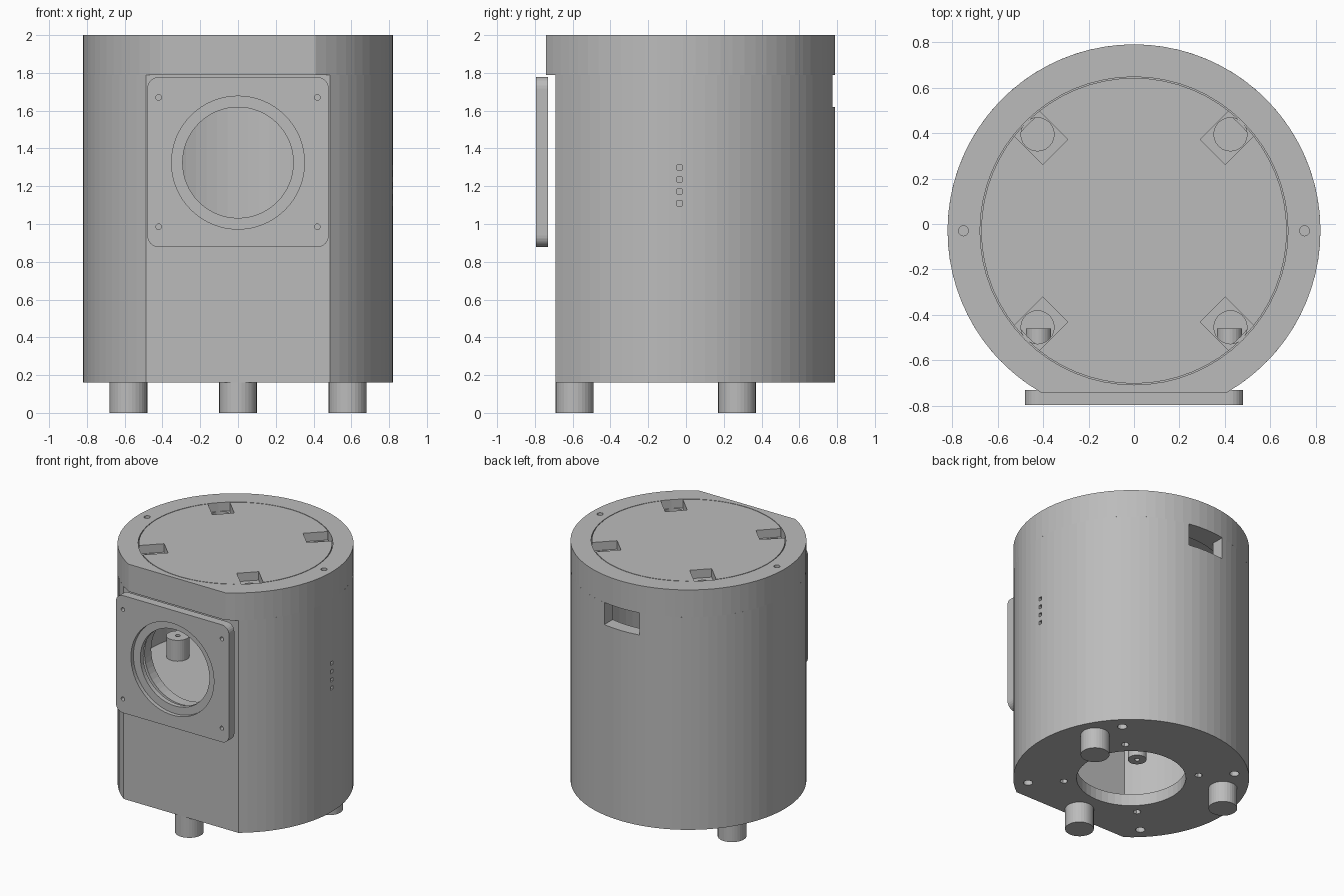
import bpy, bmesh, math
from mathutils import Matrix, Vector

cube = bpy.data.objects.get("Cube")
if cube:
    bpy.data.objects.remove(cube, do_unlink=True)

grey = bpy.data.materials.new("plain grey")
grey.use_nodes = True
colour = (0.5, 0.5, 0.5, 1)
grey.diffuse_color = colour
grey.node_tree.nodes["Principled BSDF"].inputs["Base Color"].default_value = colour

CY = -0.03      # shared axis of the round housing


def prism(name, points, z0, z1, matrix=Matrix()):
    """Extrude a flat outline from z0 to z1."""
    bm = bmesh.new()
    face = bm.faces.new([bm.verts.new((x, y, z0)) for x, y in points])
    top = bmesh.ops.extrude_face_region(bm, geom=[face])["geom"]
    bmesh.ops.translate(bm, vec=(0, 0, z1 - z0),
                        verts=[v for v in top if isinstance(v, bmesh.types.BMVert)])
    bmesh.ops.recalc_face_normals(bm, faces=bm.faces)
    bm.transform(matrix)
    mesh = bpy.data.meshes.new(name)
    bm.to_mesh(mesh)
    bm.free()
    mesh.materials.append(grey)
    obj = bpy.data.objects.new(name, mesh)
    bpy.context.collection.objects.link(obj)
    return obj


def circle(x, y, r, n=64):
    return [(x + r * math.cos(2 * math.pi * i / n), y + r * math.sin(2 * math.pi * i / n))
            for i in range(n)]


def flat_circle(r, flat_y, n=64):
    """Circle with its front cut off straight at flat_y."""
    start = math.asin((flat_y - CY) / r)
    sweep = math.pi - 2 * start
    return [(r * math.cos(start + sweep * i / n), CY + r * math.sin(start + sweep * i / n))
            for i in range(n + 1)]


def rounded(w, h, r, n=6):
    """Rounded rectangle centred on the origin."""
    pts = []
    for k, (sx, sy) in enumerate([(1, 1), (-1, 1), (-1, -1), (1, -1)]):
        for i in range(n + 1):
            a = math.pi / 2 * (k + i / n)
            pts.append((sx * (w - r) + r * math.cos(a), sy * (h - r) + r * math.sin(a)))
    return pts


def rod(name, x, y, r, z0, z1, n=32):
    return prism(name, circle(x, y, r, n), z0, z1)


def front_matrix(z):
    """Turns a prism so that its height runs towards the front."""
    return Matrix.Translation((0, 0, z)) @ Matrix.Rotation(math.pi / 2, 4, 'X')


def front_rod(name, x, z, r, y0, y1, n=32):
    return prism(name, circle(x, 0, r, n), -y1, -y0, front_matrix(z))


def box(name, centre, size, turn=0):
    w, d, h = (s / 2 for s in size)
    m = Matrix.Translation(Vector(centre)) @ Matrix.Rotation(turn, 4, 'Z')
    return prism(name, [(-w, -d), (w, -d), (w, d), (-w, d)], -h, h, m)


def cut(obj, cutters):
    """Subtract each cutter from the object, then remove the cutters."""
    for c in cutters:
        c.hide_render = True
        mod = obj.modifiers.new("cut", 'BOOLEAN')
        mod.operation, mod.solver, mod.object = 'DIFFERENCE', 'EXACT', c
    bpy.context.view_layer.update()
    graph = bpy.context.evaluated_depsgraph_get()
    mesh = bpy.data.meshes.new_from_object(obj.evaluated_get(graph))
    obj.modifiers.clear()
    obj.data = mesh
    for c in cutters:
        bpy.data.objects.remove(c, do_unlink=True)


DIAGONALS = [math.radians(a) for a in (45, 135, 225, 315)]
CORNERS = [(x, z) for x in (-0.42, 0.42) for z in (0.985, 1.67)]
WINDOW_Z = 1.325


def polar(radius, angle):
    return radius * math.cos(angle), CY + radius * math.sin(angle)


# Housing: hollow drum with a flat front, round window, rear slot and side vents
body = prism("housing", flat_circle(0.82, -0.69), 0.16, 1.79)
cutters = [prism("cavity", flat_circle(0.72, -0.61), 0.25, 1.9),
           rod("floor_opening", 0, CY, 0.38, 0.1, 0.4, 48),
           front_rod("window_hole", 0, WINDOW_Z, 0.31, -0.8, -0.5, 48),
           box("rear_slot", (0, 0.75, 1.72), (0.30, 0.3, 0.2))]
cutters += [box("vent", (0.8, -0.035, z), (0.3, 0.027, 0.027))
            for z in (1.11, 1.173, 1.236, 1.3)]
for a in DIAGONALS:
    cutters.append(rod("inner_screw_hole", *polar(0.47, a), 0.028, 0.1, 0.4, 6))
    cutters.append(rod("outer_screw_hole", *polar(0.72, a), 0.033, 0.1, 0.21, 16))
cut(body, cutters)

# Cap ring
ring = prism("cap_ring", flat_circle(0.82, -0.74), 1.79, 2.0)
cut(ring, [rod("lid_seat", 0, CY, 0.677, 1.88, 2.1, 64),
           rod("ring_opening", 0, CY, 0.66, 1.7, 1.95, 64)]
    + [rod("cap_screw_hole", x, CY, 0.022, 1.9, 2.1, 16) for x in (-0.75, 0.75)])

# Lid with four diagonal pockets, each with a round hole through it
lid = rod("lid", 0, CY, 0.672, 1.88, 2.0, 64)
cutters = []
for a in DIAGONALS:
    cutters.append(box("pocket", (*polar(0.59, a), 2.0), (0.2, 0.155, 0.13), a))
    cutters.append(rod("pocket_hole", *polar(0.6, a), 0.073, 1.8, 2.1, 24))
cut(lid, cutters)

# Front mounting plate with a stepped round window
plate = prism("front_plate", rounded(0.48, 0.45, 0.06), 0.73, 0.795, front_matrix(1.328))
cut(plate, [front_rod("plate_hole", 0, WINDOW_Z, 0.293, -0.9, -0.6, 64),
            front_rod("plate_step", 0, WINDOW_Z, 0.352, -0.9, -0.765, 64)]
    + [front_rod("plate_screw_hole", x, z, 0.015, -0.9, -0.6, 16) for x, z in CORNERS])

# Screw bosses behind the flat front
for x, z in CORNERS:
    front_rod("front_boss", x, z, 0.055, -0.65, -0.46, 24)

# Inner shelf with upright posts above and hanging posts below
prism("inner_shelf", flat_circle(0.73, -0.62), 0.94, 1.0)
for x in (-0.49, 0.49):
    post = rod("shelf_post", x, CY, 0.08, 0.99, 1.16)
    cut(post, [rod("post_hole", x, CY, 0.018, 1.08, 1.2, 12)])
for a in DIAGONALS:
    x, y = polar(0.47, a)
    post = rod("hanging_post", x, y, 0.065, 0.58, 0.95)
    cut(post, [rod("hanging_post_hole", x, y, 0.018, 0.5, 0.68, 12)])

# Three round feet
for x, y in ((0, -0.59), (-0.58, 0.27), (0.58, 0.27)):
    rod("foot", x, y, 0.1, 0, 0.165)
